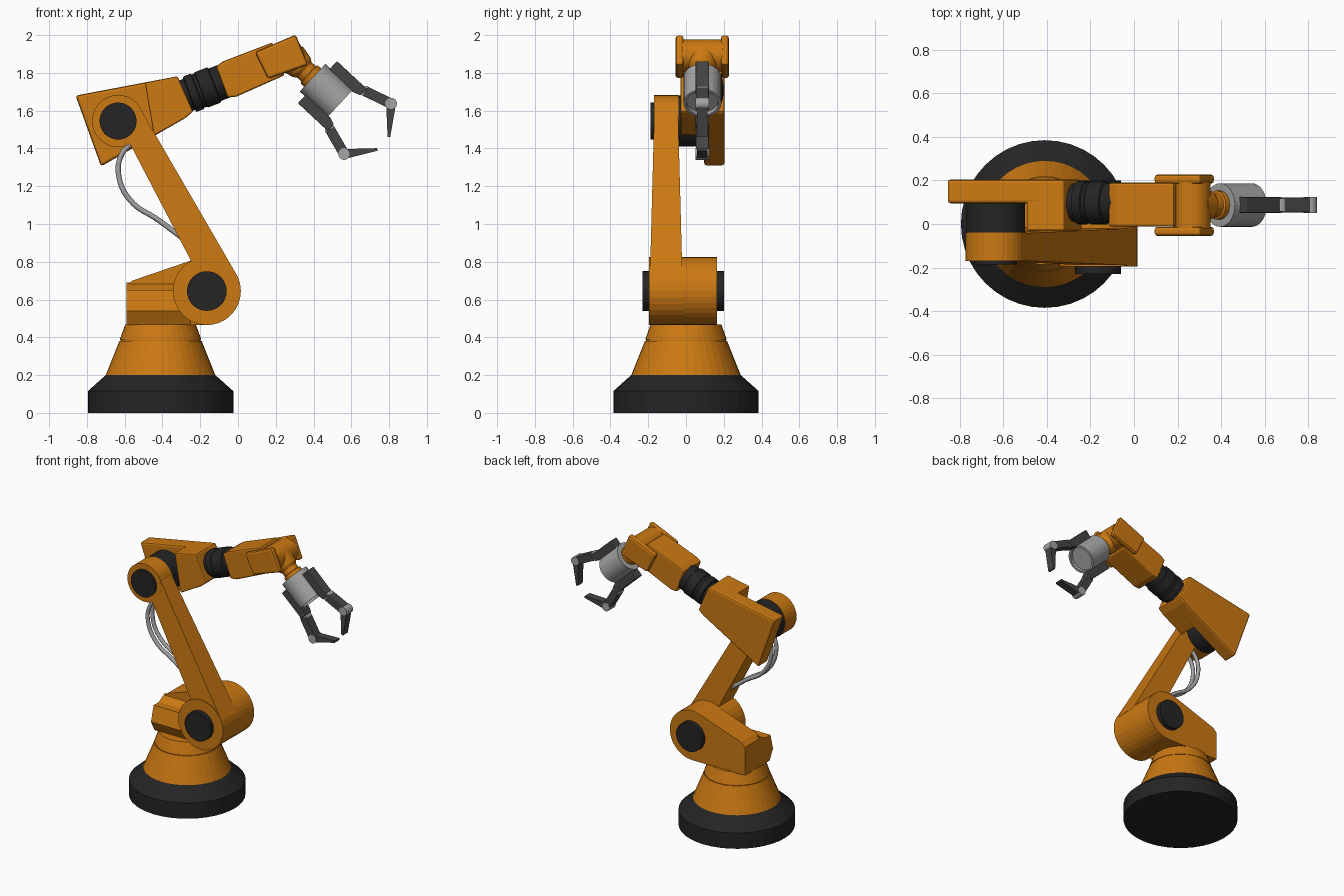
import bpy, bmesh, math
from mathutils import Vector

if "Cube" in bpy.data.objects:
    bpy.data.objects.remove(bpy.data.objects["Cube"])


def material(name, rgb):
    m = bpy.data.materials.new(name)
    m.diffuse_color = (*rgb, 1)
    m.use_nodes = True
    m.node_tree.nodes["Principled BSDF"].inputs["Base Color"].default_value = m.diffuse_color
    return m


ORANGE = material("orange paint", (0.60, 0.19, 0.006))
BLACK = material("black rubber", (0.018, 0.018, 0.018))
DARK = material("dark grey metal", (0.06, 0.06, 0.06))
GREY = material("light grey metal", (0.37, 0.37, 0.37))


def finish(name, bm, mat, bevel=0.0):
    bmesh.ops.recalc_face_normals(bm, faces=bm.faces)
    me = bpy.data.meshes.new(name)
    bm.to_mesh(me)
    bm.free()
    me.materials.append(mat)
    ob = bpy.data.objects.new(name, me)
    bpy.context.collection.objects.link(ob)
    if bevel:
        mod = ob.modifiers.new("bevel", 'BEVEL')
        mod.width = bevel
        mod.segments = 2
        mod.limit_method = 'ANGLE'
    return ob


def lathe(name, origin, axis, profile, mat, sides=32):
    """Closed solid of revolution; profile is (distance along axis, radius)."""
    bm = bmesh.new()
    o, d = Vector(origin), Vector(axis).normalized()
    q = Vector((0, 0, 1)).rotation_difference(d)
    rings = []
    for t, r in profile:
        rings.append([bm.verts.new(o + d * t + q @ Vector((
            r * math.cos(2 * math.pi * i / sides), r * math.sin(2 * math.pi * i / sides), 0)))
            for i in range(sides)])
    for a, b in zip(rings, rings[1:]):
        for i in range(sides):
            j = (i + 1) % sides
            bm.faces.new((a[i], a[j], b[j], b[i]))
    bm.faces.new(rings[0])
    bm.faces.new(rings[-1])
    return finish(name, bm, mat)


def disc(name, x, z, y0, y1, r, mat):
    """Cylinder lying across the arm, along y."""
    return lathe(name, (x, y0, z), (0, 1, 0), [(0, r), (y1 - y0, r)], mat)


def prism(name, pts, y0, y1, mat, bevel=0.0):
    """Outline in x, z extruded along y; y0 and y1 may be functions of z."""
    f0 = y0 if callable(y0) else (lambda z: y0)
    f1 = y1 if callable(y1) else (lambda z: y1)
    bm = bmesh.new()
    a = [bm.verts.new((x, f0(z), z)) for x, z in pts]
    b = [bm.verts.new((x, f1(z), z)) for x, z in pts]
    n = len(pts)
    for i in range(n):
        j = (i + 1) % n
        bm.faces.new((a[i], a[j], b[j], b[i]))
    bm.faces.new(a)
    bm.faces.new(b)
    return finish(name, bm, mat, bevel)


# Pedestal
BX = -0.41
UP = (0, 0, 1)
lathe("base_foot", (BX, 0, 0), UP, [(0, .385), (.115, .385), (.2, .29)], BLACK, 40)
lathe("base_cone", (BX, 0, 0), UP, [(.19, .29), (.2, .29), (.38, .218), (.38, .212), (.388, .212),
                                   (.388, .216), (.468, .187)], ORANGE, 40)

# Shoulder housing: round hub blending into a rear block
SX, SZ, SR = -.165, .645, .18
hub = [(SX + SR * math.cos(math.radians(t)), SZ + SR * math.sin(math.radians(t)))
       for t in range(-90, 112, 10)]
prism("shoulder_housing", hub + [(-.56, .70), (-.59, .67), (-.59, .465)], -.015, .165, ORANGE)

# Chamfered cover in front of the rear block
bm = bmesh.new()
section = [(0, .69), (-.07, .65), (-.13, .65), (-.16, .54), (-.12, .465), (0, .465)]
ends = [[bm.verts.new((x, y, z)) for y, z in section] for x in (-.59, -.25)]
for i in range(len(section)):
    j = (i + 1) % len(section)
    bm.faces.new((ends[0][i], ends[0][j], ends[1][j], ends[1][i]))
for e in ends:
    bm.faces.new(e)
finish("shoulder_cover", bm, ORANGE)
disc("shoulder_cap_front", SX, SZ, -.23, -.19, .105, BLACK)
disc("shoulder_cap_back", SX, SZ, .16, .20, .105, BLACK)

# Lower arm: hub, tapered bar and elbow ring
EX, EZ, ER = -.635, 1.545, .135
disc("lower_arm_hub", SX, SZ, -.195, -.015, SR, ORANGE)
disc("lower_arm_elbow", EX, EZ, -.17, -.04, ER + .003, ORANGE)
axis = Vector((EX - SX, EZ - SZ)).normalized()
side = Vector((axis.y, -axis.x))
low, high = Vector((SX, SZ)), Vector((EX, EZ))
bar = [low, low + side * SR, high + side * ER, high]
prism("lower_arm_bar", [tuple(p) for p in bar],
      lambda z: -.193 + .024 * (z - SZ) / (EZ - SZ),
      lambda z: -.017 - .024 * (z - SZ) / (EZ - SZ), ORANGE)

# Elbow joint
disc("elbow_cap", EX, EZ, -.187, -.165, .098, BLACK)
disc("elbow_spacer", EX, EZ, -.04, .10, ER, BLACK)

# Forearm plate with its thick front half
prism("forearm_plate", [(-.86, 1.68), (-.32, 1.782), (-.238, 1.595), (-.28, 1.56), (-.725, 1.305)],
      .095, .205, ORANGE, .014)
prism("forearm_block", [(-.493, 1.748), (-.32, 1.782), (-.238, 1.595), (-.28, 1.56), (-.445, 1.467)],
      -.03, .12, ORANGE, .008)

# Rotating sleeve; forearm frame maps (along, across) to x, z
CY = .087
FO, FD = Vector((-.268, 1.682)), Vector((.934, .357)).normalized()
FN = Vector((-FD.y, FD.x))


def fore(a, n):
    return tuple(FO + FD * a + FN * n)


lathe("forearm_sleeve", (FO.x, .098, FO.y), (FD.x, 0, FD.y),
      [(-.05, .088), (.01, .088), (.015, .1), (.055, .1), (.06, .094), (.075, .094),
       (.08, .1), (.15, .1), (.155, .092), (.22, .092)], BLACK)

# Upper forearm and wrist fork
prism("upper_forearm", [fore(.195, .088), fore(.24, .1), fore(.52, .1), fore(.52, -.085),
                        fore(.24, -.1), fore(.195, -.088)], -.012, .19, ORANGE, .01)
for label, y in (("front", -.055), ("back", .185)):
    prism("wrist_cheek_" + label, [fore(.415, .085), fore(.65, .095), fore(.655, -.078), fore(.43, -.072)],
          y, y + .042, ORANGE, .014)
wx, wz = fore(.575, .005)
disc("wrist_pivot", wx, wz, -.02, .195, .085, ORANGE)

# Wrist neck and gripper body; gripper frame maps (along, across) to x, z
GO, GD = Vector((.395, 1.775)), Vector((.73, -.68)).normalized()
GN = Vector((-GD.y, GD.x))
GA = (GD.x, 0, GD.y)


def grip(a, n):
    return tuple(GO + GD * a + GN * n)


lathe("wrist_neck", (GO.x, CY, GO.y), GA,
      [(-.15, .085), (-.08, .07), (-.06, .056), (-.03, .056), (-.025, .066), (.01, .066)], ORANGE)
lathe("gripper_body", (GO.x, CY, GO.y), GA,
      [(0, .1), (.2, .1), (.2, .085), (.175, .085)], GREY)


# Fingers: slide block, link, knuckle and tapered tip on each side
def bar_between(name, p, q, w0, w1, half, mat, bevel=0.0):
    p, q = Vector(p), Vector(q)
    d = (q - p).normalized()
    n = Vector((-d.y, d.x))
    pts = [tuple(v) for v in (p + n * w0, q + n * w1, q - n * w1, p - n * w0)]
    prism(name, pts, CY - half, CY + half, mat, bevel)


for label, s in (("upper", 1), ("lower", -1)):
    prism(label + "_finger_base", [grip(.035, s * .09), grip(.035, s * .152), grip(.25, s * .152),
                                   grip(.25, s * .105), grip(.21, s * .09)], CY - .036, CY + .036, DARK, .004)
    joint, knuckle, tip = grip(.255, s * .138), grip(.398, s * .182), grip(.51, s * .045)
    disc(label + "_finger_joint", *joint, CY - .03, CY + .03, .028, GREY)
    bar_between(label + "_finger_link", joint, knuckle, .027, .027, .034, DARK, .004)
    disc(label + "_finger_knuckle", *knuckle, CY - .036, CY + .036, .031, GREY)
    bar_between(label + "_finger_tip", knuckle, tip, .026, .007, .028, DARK)

# Hoses looping behind the lower arm
for k, y in enumerate((-.135, -.08)):
    cu = bpy.data.curves.new("hose", 'CURVE')
    cu.dimensions = '3D'
    cu.bevel_depth = .014
    cu.bevel_resolution = 2
    cu.resolution_u = 8
    path = [(-.55, 1.44), (-.615, 1.37), (-.632, 1.26), (-.57, 1.125), (-.42, 1.02), (-.30, .93)]
    sp = cu.splines.new('BEZIER')
    sp.bezier_points.add(len(path) - 1)
    for bp, (x, z) in zip(sp.bezier_points, path):
        bp.co = (x, y, z)
        bp.handle_left_type = bp.handle_right_type = 'AUTO'
    cu.materials.append(GREY)
    bpy.context.collection.objects.link(bpy.data.objects.new("hose_%d" % (k + 1), cu))
